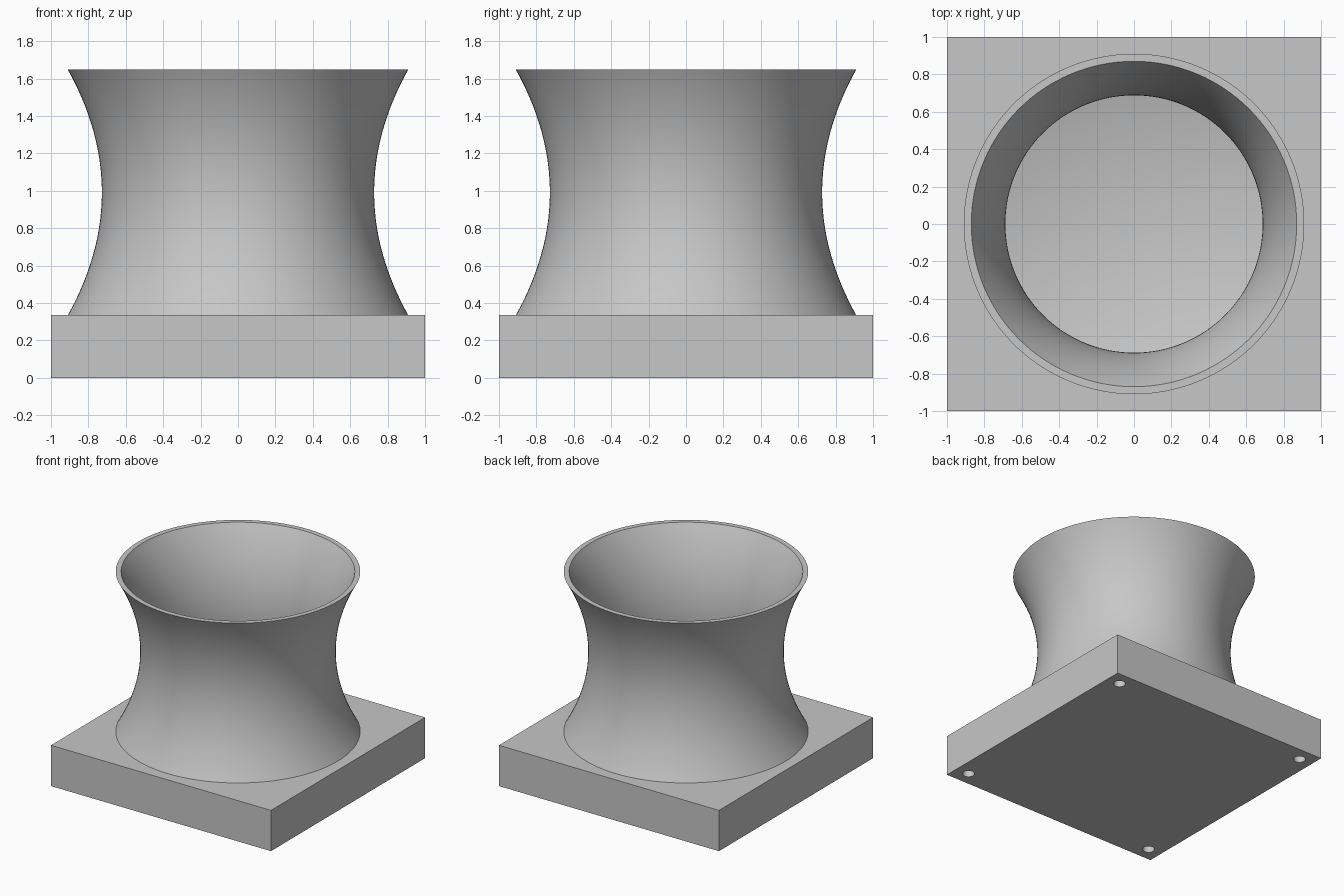
import bpy, bmesh, math
from mathutils import Matrix

if "Cube" in bpy.data.objects:
    bpy.data.objects.remove(bpy.data.objects["Cube"])

BASE_H, TOP = 0.335, 1.648
NECK, FLARE, WALL = 0.728, 0.182, 0.04
SEGMENTS = 128

grey = bpy.data.materials.new("plain grey")
grey.use_nodes = True
colour = (0.57, 0.57, 0.57, 1)
grey.diffuse_color = colour
grey.node_tree.nodes["Principled BSDF"].inputs["Base Color"].default_value = colour


def make_object(name, bm):
    bmesh.ops.recalc_face_normals(bm, faces=bm.faces)
    mesh = bpy.data.meshes.new(name)
    bm.to_mesh(mesh)
    bm.free()
    mesh.materials.append(grey)
    obj = bpy.data.objects.new(name, mesh)
    bpy.context.collection.objects.link(obj)
    return obj


def lathe(name, profile, closed):
    """Turn a list of (radius, height) points around the z axis."""
    bm = bmesh.new()
    verts = [bm.verts.new((r, 0, z)) for r, z in profile]
    pairs = list(zip(verts, verts[1:]))
    if closed:
        pairs.append((verts[-1], verts[0]))
    edges = [bm.edges.new(p) for p in pairs]
    bmesh.ops.spin(bm, geom=verts + edges, axis=(0, 0, 1), cent=(0, 0, 0),
                   angle=math.tau, steps=SEGMENTS, use_merge=True)
    bmesh.ops.remove_doubles(bm, verts=bm.verts, dist=1e-5)
    return make_object(name, bm)


def smooth(obj, degrees):
    bpy.ops.object.select_all(action='DESELECT')
    obj.select_set(True)
    bpy.context.view_layer.objects.active = obj
    bpy.ops.object.shade_smooth_by_angle(angle=math.radians(degrees))


def cut(target, cutter):
    bpy.context.view_layer.objects.active = target
    mod = target.modifiers.new("cut", 'BOOLEAN')
    mod.operation, mod.object, mod.solver = 'DIFFERENCE', cutter, 'EXACT'
    bpy.ops.object.modifier_apply(modifier=mod.name)
    bpy.data.objects.remove(cutter)


# Flared, thin-walled tube with a narrow waist
middle, half = (BASE_H + TOP) / 2, (TOP - BASE_H) / 2
steps = [i / 24 for i in range(-24, 25)]
outer = [(NECK + FLARE * t * t, middle + half * t) for t in steps]
inner = [(r - WALL, z) for r, z in reversed(outer)]
tube = lathe("flared_tube", outer + inner, True)
smooth(tube, 30)

# Square base
bm = bmesh.new()
bmesh.ops.create_cube(bm, size=1, matrix=Matrix.Translation((0, 0, BASE_H / 2))
                      @ Matrix.Diagonal((2, 2, BASE_H, 1)))
base = make_object("square_base", bm)

# Shallow dish hollowed into the base, inside the tube
dish_r, depth = NECK + FLARE - WALL, 0.14
dish = [(dish_r * i / 14, BASE_H - depth * (1 - (i / 14) ** 2)) for i in range(15)]
cut(base, lathe("dish_cutter", dish + [(dish_r, BASE_H + 0.1), (0, BASE_H + 0.1)], False))

# Four blind holes under the corners
bm = bmesh.new()
for x in (-0.885, 0.885):
    for y in (-0.885, 0.885):
        bmesh.ops.create_cone(bm, cap_ends=True, segments=48, radius1=0.045,
                              radius2=0.045, depth=0.4,
                              matrix=Matrix.Translation((x, y, 0)))
cut(base, make_object("hole_cutter", bm))
smooth(base, 12)
